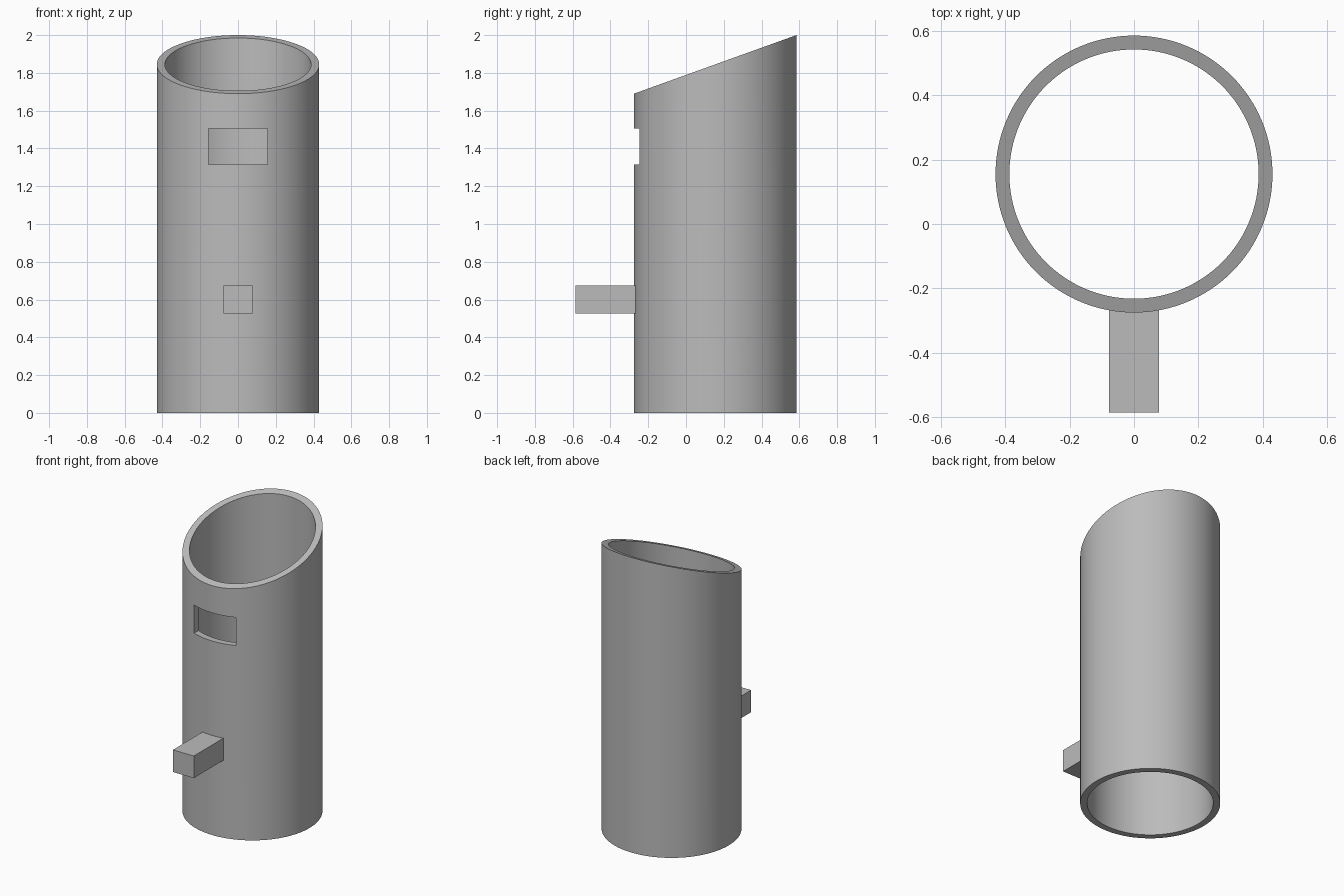
import bpy
import bmesh
from math import cos, sin, tau, radians

if "Cube" in bpy.data.objects:
    bpy.data.objects.remove(bpy.data.objects["Cube"])

CENTRE_Y = 0.155
OUTER, INNER = 0.43, 0.387
LOW, HIGH = 1.69, 2.0
SEGMENTS = 128

grey = bpy.data.materials.new("plain grey")
grey.use_nodes = True
colour = (0.5, 0.5, 0.5, 1)
grey.diffuse_color = colour
grey.node_tree.nodes["Principled BSDF"].inputs["Base Color"].default_value = colour


def make_object(name, bm):
    bmesh.ops.recalc_face_normals(bm, faces=bm.faces)
    mesh = bpy.data.meshes.new(name)
    bm.to_mesh(mesh)
    bm.free()
    mesh.materials.append(grey)
    obj = bpy.data.objects.new(name, mesh)
    bpy.context.collection.objects.link(obj)
    return obj


def make_box(name, low, high):
    bm = bmesh.new()
    bmesh.ops.create_cube(bm, size=1)
    for v in bm.verts:
        v.co = [a + (b - a) * (c + 0.5) for a, b, c in zip(low, high, v.co)]
    return make_object(name, bm)


def slanted_height(y):
    return LOW + (HIGH - LOW) * (y - CENTRE_Y + OUTER) / (2 * OUTER)


# Open tube with a slanted rim
bm = bmesh.new()
rings = []
for radius, is_top in ((OUTER, False), (OUTER, True), (INNER, True), (INNER, False)):
    ring = []
    for i in range(SEGMENTS):
        a = tau * i / SEGMENTS
        y = CENTRE_Y + radius * sin(a)
        ring.append(bm.verts.new((radius * cos(a), y, slanted_height(y) if is_top else 0)))
    rings.append(ring)
for k in range(4):
    a, b = rings[k], rings[(k + 1) % 4]
    for i in range(SEGMENTS):
        j = (i + 1) % SEGMENTS
        bm.faces.new((a[i], a[j], b[j], b[i]))
tube = make_object("tube", bm)

# Window through the front wall, and a square peg joined to it
window = make_box("window_cutter", (-0.157, -0.5, 1.315), (0.157, 0, 1.505))
peg = make_box("peg", (-0.078, -0.585, 0.525), (0.078, -0.25, 0.675))

bpy.context.view_layer.objects.active = tube
for tool, operation in ((window, 'DIFFERENCE'), (peg, 'UNION')):
    mod = tube.modifiers.new(tool.name, 'BOOLEAN')
    mod.operation = operation
    mod.solver = 'EXACT'
    mod.object = tool
    bpy.ops.object.modifier_apply(modifier=mod.name)
    bpy.data.objects.remove(tool)

# Smooth walls with crisp edges
bpy.ops.object.select_all(action='DESELECT')
tube.select_set(True)
bpy.ops.object.shade_smooth_by_angle(angle=radians(30))
tube.name = "tube_with_peg"
